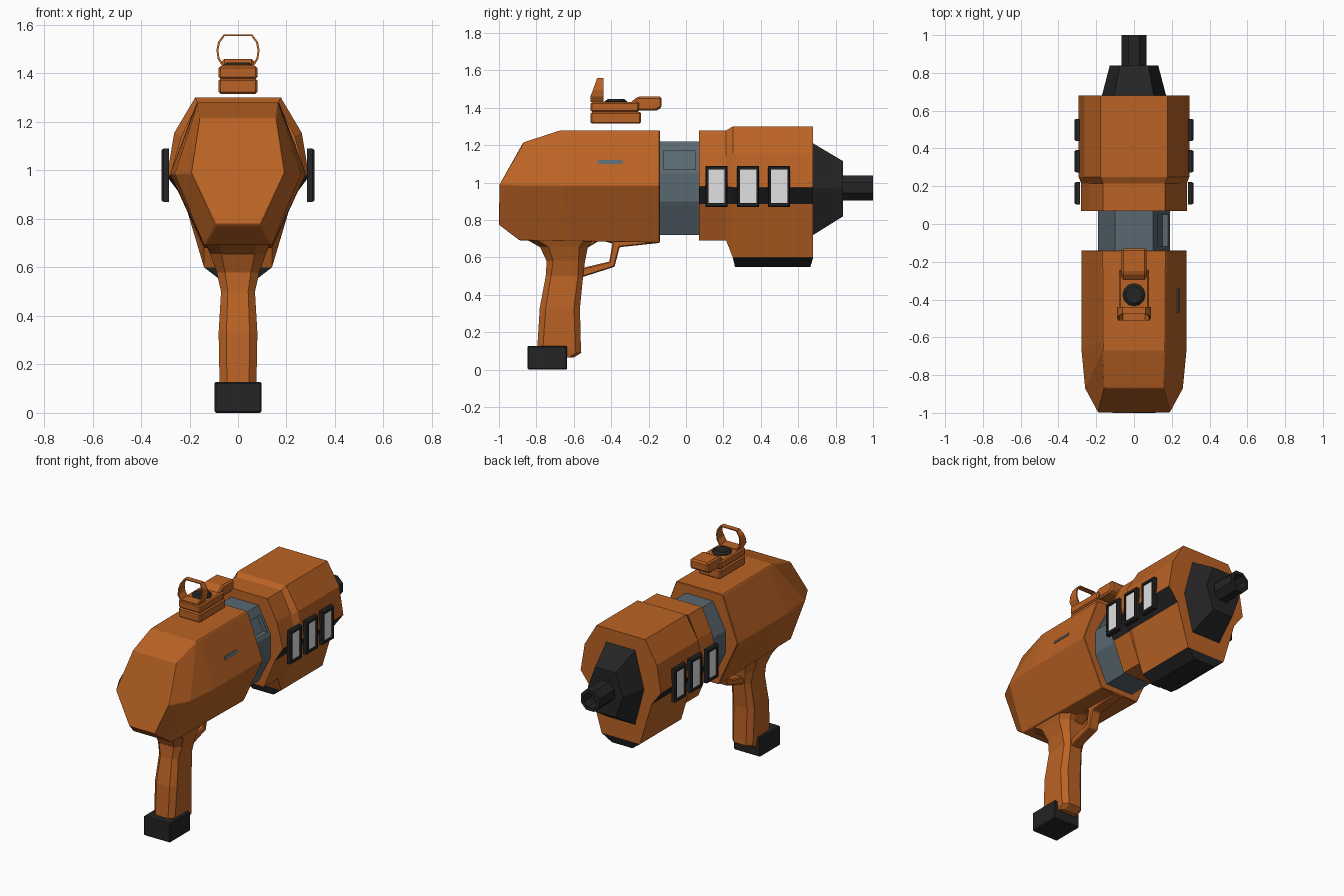
import bpy, bmesh, math

if "Cube" in bpy.data.objects:
    bpy.data.objects.remove(bpy.data.objects["Cube"])


def material(name, rgb):
    m = bpy.data.materials.new(name)
    m.diffuse_color = (*rgb, 1)
    m.use_nodes = True
    m.node_tree.nodes["Principled BSDF"].inputs["Base Color"].default_value = m.diffuse_color
    return m


ORANGE = material("orange", (0.50, 0.125, 0.018))
BLACK = material("black", (0.018, 0.018, 0.018))
GREY = material("blue grey", (0.10, 0.14, 0.165))
WHITE = material("panel white", (0.75, 0.75, 0.75))


def loft(name, rings, mats, bevel=0.0, closed=False):
    """Skin a list of equal-length point rings; cap the ends or close the loop."""
    bm = bmesh.new()
    vs = [[bm.verts.new(p) for p in r] for r in rings]
    n = len(rings[0])
    pairs = list(zip(vs, vs[1:])) + ([(vs[-1], vs[0])] if closed else [])
    for a, b in pairs:
        for i in range(n):
            j = (i + 1) % n
            bm.faces.new((a[i], a[j], b[j], b[i]))
    if not closed:
        bm.faces.new(vs[0])
        bm.faces.new(vs[-1])
    bmesh.ops.recalc_face_normals(bm, faces=bm.faces)
    me = bpy.data.meshes.new(name)
    bm.to_mesh(me)
    bm.free()
    for m in mats:
        me.materials.append(m)
    ob = bpy.data.objects.new(name, me)
    bpy.context.collection.objects.link(ob)
    if bevel:
        mod = ob.modifiers.new("edge", 'BEVEL')
        mod.width, mod.segments = bevel, 1
        mod.limit_method, mod.angle_limit = 'ANGLE', math.radians(30)
    return ob


def sym(half):
    """Mirror a half ring of (x, y, z) points to a full ring."""
    return list(half) + [(-x, y, z) for x, y, z in reversed(half)]


def section(y, half):
    return sym([(x, y, z) for x, z in half])


def prism(name, yz, hw, mat, bevel=0.0):
    return loft(name, [[(s * hw, y, z) for y, z in yz] for s in (-1, 1)], [mat], bevel)


def box(name, x0, x1, y0, y1, z0, z1, mat, bevel=0.0):
    return loft(name, [[(x, y0, z0), (x, y1, z0), (x, y1, z1), (x, y0, z1)]
                       for x in (x0, x1)], [mat], bevel)


# Rear body: faceted six-sided shell with tapered end
loft("rear_body", [
    sym([(.157, -.87, 1.215), (.19, -1, .99), (.09, -1, .775)]),
    sym([(.165, -.67, 1.28), (.26, -.87, .987), (.14, -.89, .692)]),
    sym([(.167, -.62, 1.28), (.28, -.66, .985), (.14, -.62, .688)]),
    section(-.14, [(.17, 1.28), (.28, .985), (.14, .68)])], [ORANGE], .004)

# Slot on the right flank
loft("side_slot", [[(.225, y, 1.12), (.232, y, 1.12), (.24, y, 1.10), (.228, y, 1.10)]
                   for y in (-.47, -.34)], [GREY])

# Grey core with a pocket on the right
core_half = [(.10, 1.22), (.19, 1.05), (.19, .90), (.10, .72)]
core = loft("core", [section(-.16, core_half), section(.09, core_half)], [GREY])
cutter = loft("pocket_cutter", [[(.15, y, 1.07), (.3, y, 1.07), (.3, y, 1.17), (.10, y, 1.17)]
                                for y in (-.12, .05)], [GREY])
cutter.hide_render = True
cutter.display_type = 'WIRE'
cut = core.modifiers.new("pocket", 'BOOLEAN')
cut.operation, cut.object = 'DIFFERENCE', cutter

# Front shell, with black under-facet stripe
small = [(.165, 1.28), (.235, 1.14), (.28, .98), (.22, .885), (.14, .69)]
large = [(.177, 1.30), (.263, 1.155), (.293, .975), (.225, .885), (.14, .60)]
shell = loft("front_shell", [section(.07, small), section(.215, small),
                             section(.25, large), section(.68, large)], [ORANGE, BLACK])
for p in shell.data.polygons:
    if abs(p.center.z - .93) < .03 and abs(p.normal.y) < .7:
        p.material_index = 1

# Black cover under the shell
loft("under_cover", [
    sym([(.14, .25, .60), (.075, .262, .55)]),
    sym([(.14, .68, .60), (.075, .665, .55)])], [BLACK])

# Side panels: black frames with white plates, both sides
for side, s in (("right", 1), ("left", -1)):
    for i, yc in enumerate((.163, .332, .498)):
        def rect(x, hy, hz):
            return [(s * x, yc + a * hy, .98 + b * hz)
                    for a, b in ((-1, -1), (1, -1), (1, 1), (-1, 1))]
        loft(f"panel_frame_{side}_{i + 1}",
             [rect(.285, .059, .11), rect(.307, .059, .11), rect(.315, .053, .104),
              rect(.315, .044, .09), rect(.285, .044, .09)], [BLACK], closed=True)
        box(f"panel_plate_{side}_{i + 1}", s * .295, s * .304, yc - .045, yc + .045,
            .889, 1.071, WHITE)

# Nose and hollow barrel
loft("nose", [section(.68, [(.105, 1.21), (.17, .97), (.105, .72)]),
              section(.84, [(.075, 1.115), (.128, .97), (.075, .82)])], [BLACK])


def circle(y, r, n=8):
    return [(r * math.cos((k + .5) * 2 * math.pi / n), y,
             .972 + r * math.sin((k + .5) * 2 * math.pi / n)) for k in range(n)]


loft("barrel", [circle(.83, .073), circle(1, .073), circle(1, .05), circle(.92, .05)], [BLACK])


# Grip: stacked chamfered rectangles (z, back y, front y, half width)
def grip_ring(z, y0, y1, w):
    c = w * .4
    return sym([(w - c, y0, z), (w, y0 + c, z), (w, y1 - c, z), (w - c, y1, z)])


loft("grip", [grip_ring(*g) for g in (
    (.70, -.86, -.49, .135), (.655, -.78, -.525, .115), (.58, -.745, -.54, .088),
    (.50, -.75, -.55, .07), (.33, -.782, -.567, .08), (.12, -.795, -.562, .076),
    (.09, -.795, -.56, .072), (.065, -.795, -.60, .068))], [ORANGE])
box("grip_base", -.097, .097, -.847, -.635, 0, .128, BLACK, .006)

# Trigger guard and the ridge it hangs from
prism("trigger_guard", [
    (-.14, .70), (-.14, .678), (-.355, .655), (-.382, .55), (-.57, .49), (-.57, .54),
    (-.41, .578), (-.393, .675), (-.46, .692), (-.53, .65), (-.53, .71)], .035, ORANGE, .006)

# Sight: rail, body, front block, knob, hoop
box("sight_rail", -.08, .08, -.51, -.24, 1.315, 1.378, ORANGE, .008)
box("sight_body", -.08, .08, -.51, -.25, 1.378, 1.43, ORANGE, .008)
prism("sight_front_block", [(-.30, 1.385), (-.30, 1.425), (-.26, 1.46), (-.13, 1.46),
                            (-.13, 1.40), (-.16, 1.385)], .066, ORANGE, .01)
loft("sight_knob", [[(r * math.cos(k * math.pi / 6), -.375 + r * math.sin(k * math.pi / 6), z)
                     for k in range(12)]
                    for z, r in ((1.42, .06), (1.435, .06), (1.446, .045))], [BLACK])
hoop = [(.065, 1.43), (.084, 1.46), (.089, 1.495), (.082, 1.53), (.06, 1.56)]


def hoop_point(x, z, k):
    """Corner k of the thin hoop band; the band narrows towards the top."""
    f = 1 if k in (0, 1) else .91
    y = -.44 if k in (1, 2) else -.51 + max(0, z - 1.46) * .35
    return (x * f, y, 1.495 + (z - 1.495) * f)


loop = hoop + [(-x, z) for x, z in reversed(hoop)]
loft("sight_hoop", [[hoop_point(x, z, k) for k in range(4)] for x, z in loop],
     [ORANGE], closed=True)
